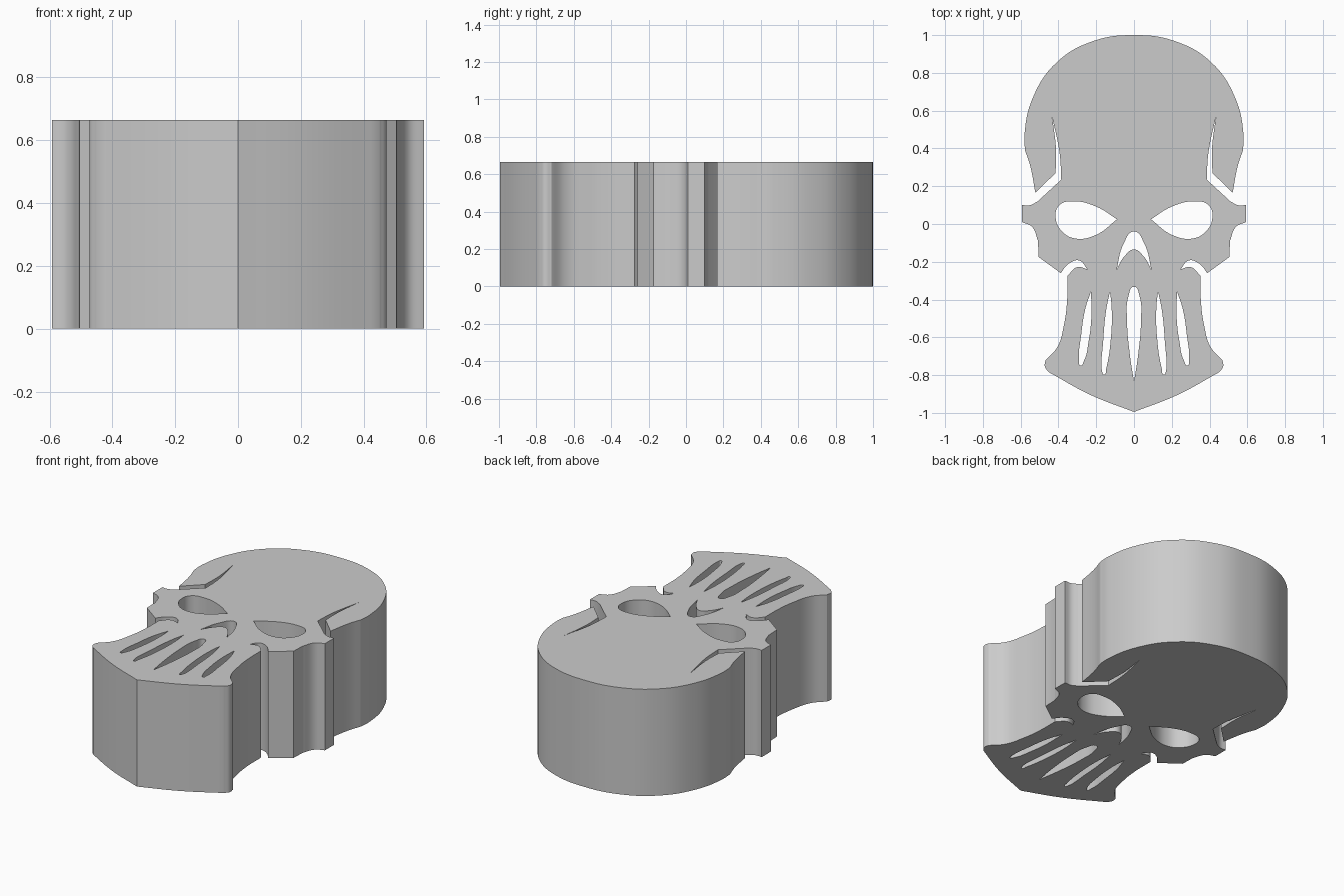
import bpy
import math

HEIGHT = 0.665
CORNER, SMOOTH = "VECTOR", "AUTO"

# Remove the default cube
default_cube = bpy.data.objects.get("Cube")
if default_cube:
    bpy.data.objects.remove(default_cube, do_unlink=True)


def make_material(name, colour):
    material = bpy.data.materials.new(name)
    material.use_nodes = True
    material.diffuse_color = colour
    shader = material.node_tree.nodes["Principled BSDF"]
    shader.inputs["Base Color"].default_value = colour
    return material


def mirrored(points):
    """Reflect a closed outline across the centre line."""
    return [(-x, y, kind) for x, y, kind in reversed(points)]


def symmetric(half):
    """Close a half outline that starts and ends on the centre line."""
    return half + mirrored(half[1:-1])


def add_outline(curve, points):
    """Add one closed outline with smooth points and sharp corners."""
    spline = curve.splines.new("BEZIER")
    spline.bezier_points.add(len(points) - 1)
    spline.use_cyclic_u = True
    spline.resolution_u = 8
    for point, (x, y, kind) in zip(spline.bezier_points, points):
        point.co = (x, y, 0)
        point.handle_left_type = kind
        point.handle_right_type = kind


# Outer silhouette, from the crown down the left side to the chin
silhouette = [
    (0, 1, SMOOTH), (0.22, 0.967, SMOOTH), (0.41, 0.855, SMOOTH),
    (0.535, 0.67, SMOOTH), (0.58, 0.47, SMOOTH), (0.577, 0.39, CORNER),
    (0.55, 0.31, SMOOTH), (0.522, 0.165, CORNER),
    # temple slit
    (0.415, 0.27, CORNER), (0.413, 0.4, SMOOTH), (0.435, 0.575, CORNER),
    (0.393, 0.37, SMOOTH), (0.385, 0.235, CORNER),
    # cheekbone
    (0.51, 0.12, CORNER), (0.55, 0.1, SMOOTH), (0.592, 0.1, CORNER),
    (0.592, 0.01, CORNER), (0.54, -0.015, SMOOTH), (0.508, -0.09, CORNER),
    (0.505, -0.175, CORNER), (0.388, -0.26, CORNER),
    # notch between cheek and jaw
    (0.345, -0.21, SMOOTH), (0.29, -0.193, SMOOTH), (0.247, -0.24, CORNER),
    (0.3, -0.228, SMOOTH), (0.352, -0.275, CORNER),
    # jaw and chin
    (0.355, -0.42, SMOOTH), (0.37, -0.53, SMOOTH), (0.405, -0.65, SMOOTH),
    (0.468, -0.72, CORNER), (0.472, -0.755, SMOOTH), (0.45, -0.785, CORNER),
    (0.23, -0.905, SMOOTH), (0, -0.995, CORNER),
]

eye_socket = [
    (0.09, 0.025, CORNER), (0.2, 0.092, SMOOTH), (0.32, 0.12, SMOOTH),
    (0.395, 0.1, SMOOTH), (0.415, 0.035, SMOOTH), (0.38, -0.04, SMOOTH),
    (0.31, -0.077, SMOOTH), (0.2, -0.057, SMOOTH),
]

nose = [
    (0, -0.04, SMOOTH), (0.055, -0.105, SMOOTH), (0.093, -0.245, CORNER),
    (0.05, -0.17, SMOOTH), (0, -0.135, SMOOTH),
]

middle_tooth_gap = [
    (0, -0.332, SMOOTH), (0.03, -0.385, SMOOTH), (0.037, -0.51, SMOOTH),
    (0.021, -0.7, SMOOTH), (0, -0.835, CORNER),
]

inner_tooth_gap = [
    (0.127, -0.355, CORNER), (0.148, -0.46, SMOOTH), (0.163, -0.62, SMOOTH),
    (0.169, -0.78, SMOOTH), (0.158, -0.797, SMOOTH), (0.147, -0.765, SMOOTH),
    (0.122, -0.6, SMOOTH), (0.118, -0.45, SMOOTH),
]

outer_tooth_gap = [
    (0.228, -0.358, CORNER), (0.258, -0.45, SMOOTH), (0.28, -0.59, SMOOTH),
    (0.291, -0.725, SMOOTH), (0.284, -0.75, SMOOTH), (0.265, -0.725, SMOOTH),
    (0.24, -0.62, SMOOTH), (0.225, -0.48, SMOOTH),
]

# Flat curve with holes, given thickness
profile = bpy.data.curves.new("skull_profile", "CURVE")
profile.dimensions = "2D"
profile.fill_mode = "BOTH"
profile.extrude = HEIGHT / 2

for half in (silhouette, nose, middle_tooth_gap):
    add_outline(profile, symmetric(half))
for opening in (eye_socket, inner_tooth_gap, outer_tooth_gap):
    add_outline(profile, opening)
    add_outline(profile, mirrored(opening))

skull = bpy.data.objects.new("skull_plate", profile)
bpy.context.collection.objects.link(skull)
skull.location.z = HEIGHT / 2

# Turn the curve into a welded mesh with smooth walls and sharp rims
bpy.ops.object.select_all(action="DESELECT")
bpy.context.view_layer.objects.active = skull
skull.select_set(True)
bpy.ops.object.convert(target="MESH")
bpy.ops.object.mode_set(mode="EDIT")
bpy.ops.mesh.select_all(action="SELECT")
bpy.ops.mesh.remove_doubles(threshold=0.0002)
bpy.ops.mesh.normals_make_consistent(inside=False)
bpy.ops.object.mode_set(mode="OBJECT")
bpy.ops.object.shade_smooth_by_angle(angle=math.radians(30))

skull.data.materials.clear()
skull.data.materials.append(make_material("plain grey", (0.6, 0.6, 0.6, 1)))
